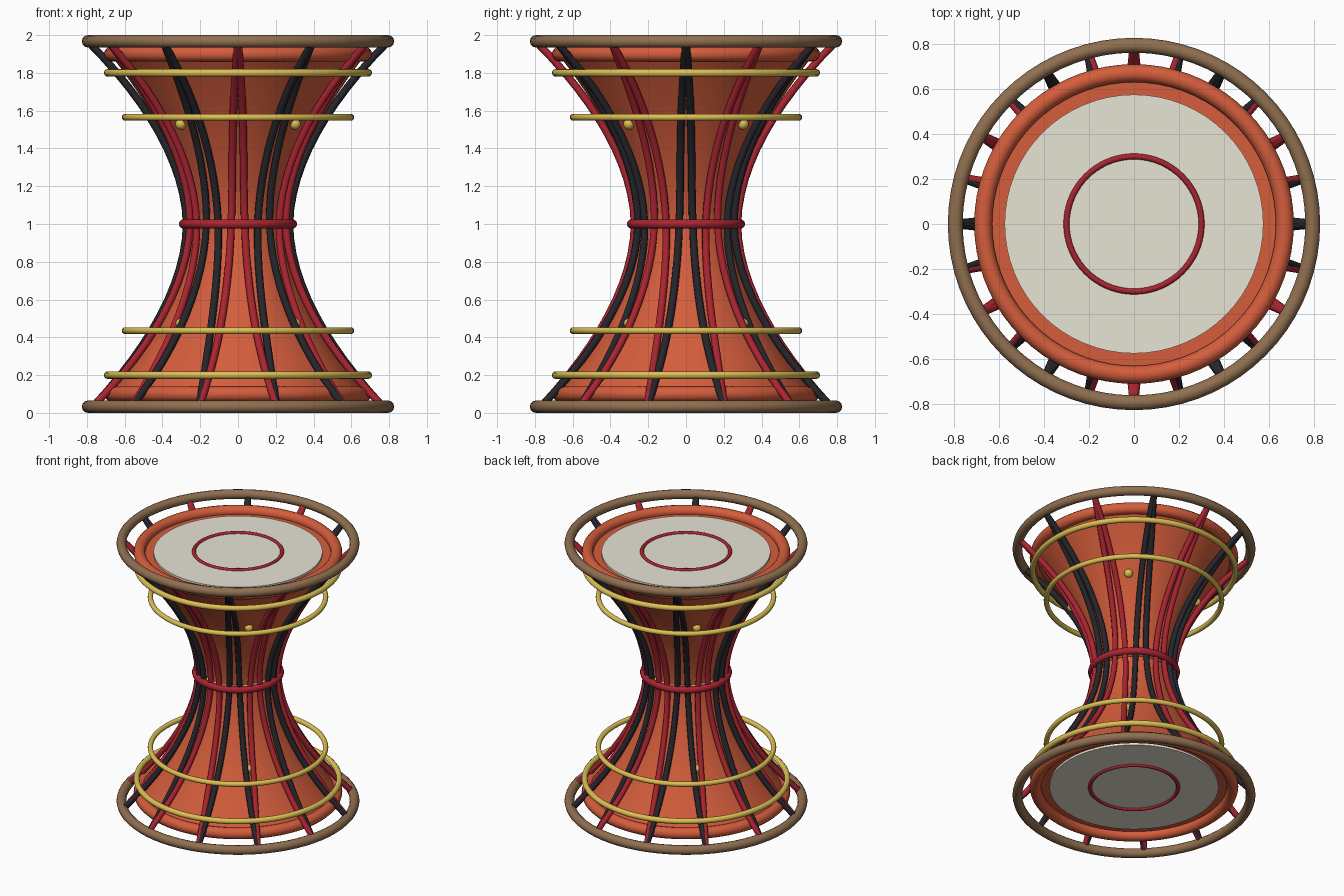
import bpy, bmesh
from math import sin, cos, pi, radians

if "Cube" in bpy.data.objects:
    bpy.data.objects.remove(bpy.data.objects["Cube"])

MID = 1.0  # the drum is mirrored about this height


def material(name, rgb):
    m = bpy.data.materials.new(name)
    m.diffuse_color = (*rgb, 1)
    m.use_nodes = True
    m.node_tree.nodes["Principled BSDF"].inputs["Base Color"].default_value = m.diffuse_color
    return m


ORANGE = material("orange_lacquer", (0.66, 0.11, 0.045))
BROWN = material("brown_wood", (0.28, 0.16, 0.08))
GOLD = material("gold", (0.72, 0.53, 0.09))
RED = material("red_cord", (0.40, 0.018, 0.03))
BLACK = material("black_cord", (0.018, 0.018, 0.024))
CREAM = material("drum_skin", (0.80, 0.77, 0.66))


def finish(name, mat):
    ob = bpy.context.object
    ob.name = name
    ob.data.materials.append(mat)
    bpy.ops.object.shade_smooth_by_angle(angle=radians(40))
    return ob


def ring(name, major, minor, z, mat):
    bpy.ops.mesh.primitive_torus_add(major_radius=major, minor_radius=minor, location=(0, 0, z),
                                     major_segments=72, minor_segments=12)
    return finish(name, mat)


def body_radius(d):
    return 0.24 + 0.43 * (d / 0.89) ** 1.6


def cord_radius(d):
    return 0.275 + 0.515 * (d / 0.962) ** 1.85


# Hourglass body, lathed from the profile and capped at both ends
bm = bmesh.new()
steps, sides = 32, 64
rows = []
for i in range(steps + 1):
    d = -0.89 + 1.78 * i / steps
    r = body_radius(abs(d))
    rows.append([bm.verts.new((r * cos(2 * pi * k / sides), r * sin(2 * pi * k / sides), MID + d))
                 for k in range(sides)])
for a, b in zip(rows, rows[1:]):
    for k in range(sides):
        n = (k + 1) % sides
        bm.faces.new((a[k], a[n], b[n], b[k]))
bm.faces.new(rows[0][::-1])
bm.faces.new(rows[-1])
mesh = bpy.data.meshes.new("body")
bm.to_mesh(mesh)
bm.free()
body = bpy.data.objects.new("body", mesh)
bpy.context.collection.objects.link(body)
bpy.context.view_layer.objects.active = body
body.select_set(True)
finish("body", ORANGE)

# Parts repeated at the top and bottom
for end, s in (("top", 1), ("bottom", -1)):
    ring(end + "_hoop", 0.794, 0.033, MID + s * 0.967, BROWN)
    ring(end + "_body_lip", 0.67, 0.04, MID + s * 0.90, ORANGE)
    ring(end + "_outer_gold_band", 0.69, 0.02, MID + s * 0.80, GOLD)
    ring(end + "_inner_gold_band", 0.597, 0.018, MID + s * 0.565, GOLD)
    ring(end + "_skin_circle", 0.30, 0.013, MID + s * 0.905, RED)
    bpy.ops.mesh.primitive_cylinder_add(vertices=64, radius=0.575, depth=0.04,
                                        location=(0, 0, MID + s * 0.885))
    finish(end + "_skin", CREAM)
    # Four studs on the diagonals
    for k in range(4):
        a = radians(45 + 90 * k)
        bpy.ops.mesh.primitive_uv_sphere_add(segments=16, ring_count=10, radius=0.03,
                                             location=(0.427 * cos(a), 0.427 * sin(a), MID + s * 0.53))
        finish(end + "_stud", GOLD)

# Waist rings
ring("waist_cord", 0.288, 0.025, MID, RED)
ring("waist_gold_band", 0.25, 0.018, MID, GOLD)


# Cords zigzag: two leave each top anchor, each to a bottom anchor 15 degrees aside
def cords(name, first, mat):
    cu = bpy.data.curves.new(name, "CURVE")
    cu.dimensions = "3D"
    cu.bevel_depth = 0.02
    cu.bevel_resolution = 2
    cu.use_fill_caps = True
    n = 24
    for k in range(6):
        for side in (-1, 1):
            sp = cu.splines.new("POLY")
            sp.points.add(n)
            for i, p in enumerate(sp.points):
                t = i / n
                d = 0.962 * (1 - 2 * t)
                a = radians(first + 60 * k + side * 15 * t)
                r = cord_radius(abs(d))
                p.co = (r * cos(a), r * sin(a), MID + d, 1)
            sp.use_smooth = True
    ob = bpy.data.objects.new(name, cu)
    cu.materials.append(mat)
    bpy.context.collection.objects.link(ob)


cords("red_cords", 30, RED)
cords("black_cords", 0, BLACK)
